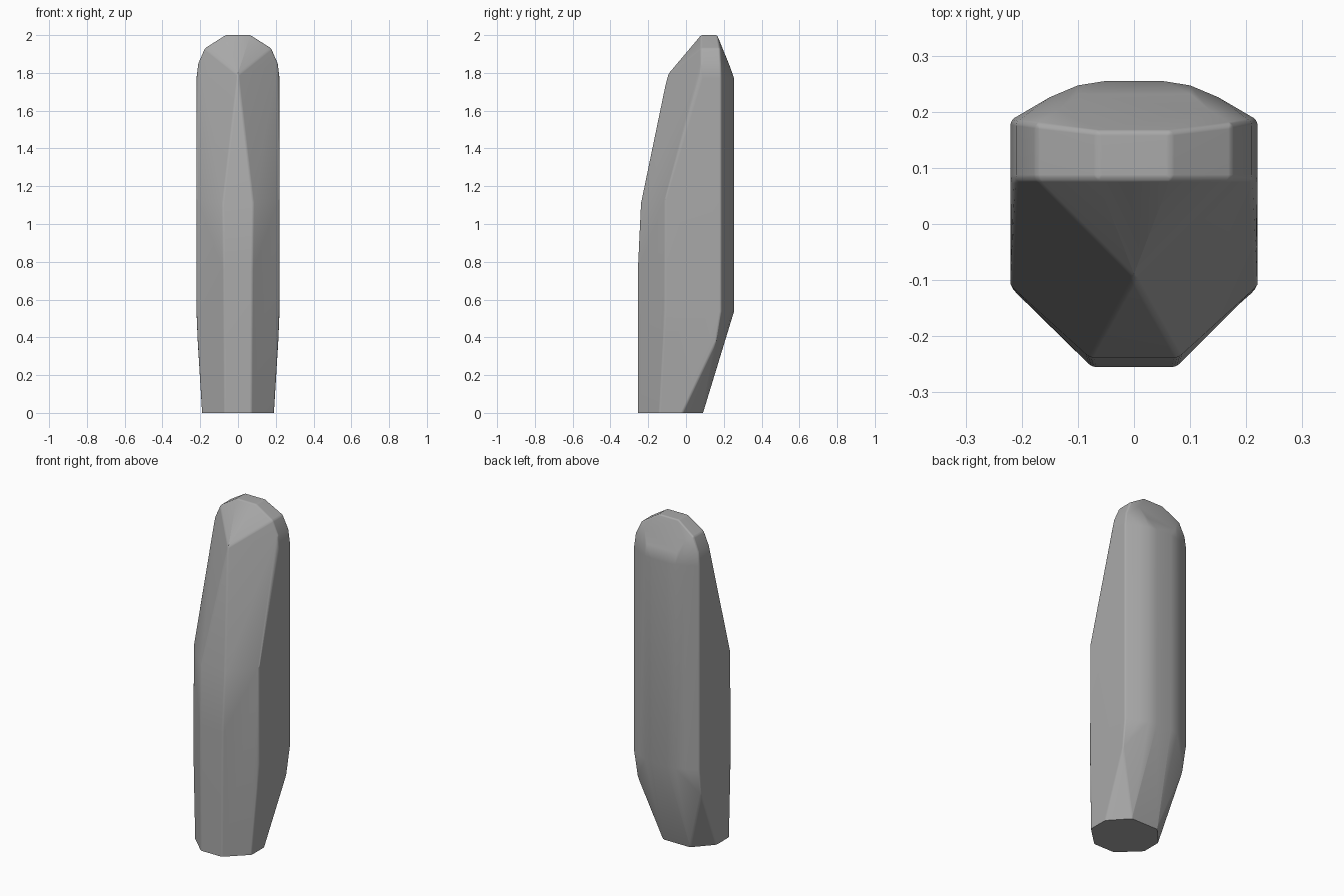
import bpy, bmesh, math

cube = bpy.data.objects.get("Cube")
if cube:
    bpy.data.objects.remove(cube, do_unlink=True)

mat = bpy.data.materials.new("plain grey")
mat.use_nodes = True
grey = (0.4, 0.4, 0.4, 1)
mat.diffuse_color = grey
mat.node_tree.nodes["Principled BSDF"].inputs["Base Color"].default_value = grey

# Half outlines (x, y) of the faceted body; mirrored below
front = [(0.075, -0.255), (0.22, -0.11)]
back = [(0.22, 0.185), (0.19, 0.203), (0.15, 0.226), (0.1, 0.247), (0.05, 0.255)]
foot = [(0.07, -0.255), (0.19, -0.14), (0.19, -0.02), (0.09, 0.09)]
crown = [(0.065, 2.0), (0.175, 1.93), (0.21, 1.85), (0.22, 1.77)]

half = [(x, y, 0) for x, y in foot]
half += [(x, y, 0.75) for x, y in front]
half += [(x, y, z) for x, y in back for z in (0.54, 1.77)]
# Lower side corners
half += [(0.214, -0.118, 0.4), (0.214, 0.16, 0.38), (0.22, -0.11, 0.55)]
# Sloping front shoulder and pointed brow
half += [(0.08, -0.238, 1.11), (0.22, -0.11, 1.13), (0, -0.097, 1.79)]
# Rounded crown and slanted rear cap
half += [(x, 0.08, z) for x, z in crown]
half += [(0.065, 0.165, 2.0), (0.175, 0.178, 1.93), (0.21, 0.183, 1.85),
         (0.135, 0.203, 1.905), (0.1, 0.232, 1.835)]

bm = bmesh.new()
for x, y, z in half:
    for side in (1, -1) if x else (1,):
        bm.verts.new((side * x, y, z))
hull = bmesh.ops.convex_hull(bm, input=bm.verts[:])
loose = [v for v in bm.verts if not v.link_faces]
bmesh.ops.delete(bm, geom=loose, context='VERTS')
bmesh.ops.dissolve_limit(bm, angle_limit=math.radians(2),
                         verts=bm.verts[:], edges=bm.edges[:])

# Soften the edges, leaving the base crisp
edges = [e for e in bm.edges
         if e.calc_face_angle(0) > math.radians(22)
         and max(v.co.z for v in e.verts) > 0.01]
bmesh.ops.bevel(bm, geom=edges, offset=0.012, segments=3, profile=0.5,
                affect='EDGES', clamp_overlap=True)
bmesh.ops.recalc_face_normals(bm, faces=bm.faces[:])

mesh = bpy.data.meshes.new("faceted_body")
bm.to_mesh(mesh)
bm.free()
mesh.materials.append(mat)
body = bpy.data.objects.new("faceted_body", mesh)
bpy.context.collection.objects.link(body)

# Smooth the rounded edges while keeping the facets flat
bpy.context.view_layer.objects.active = body
body.select_set(True)
bpy.ops.object.shade_smooth_by_angle(angle=math.radians(20))
weighted = body.modifiers.new("facet_normals", 'WEIGHTED_NORMAL')
weighted.keep_sharp = True
